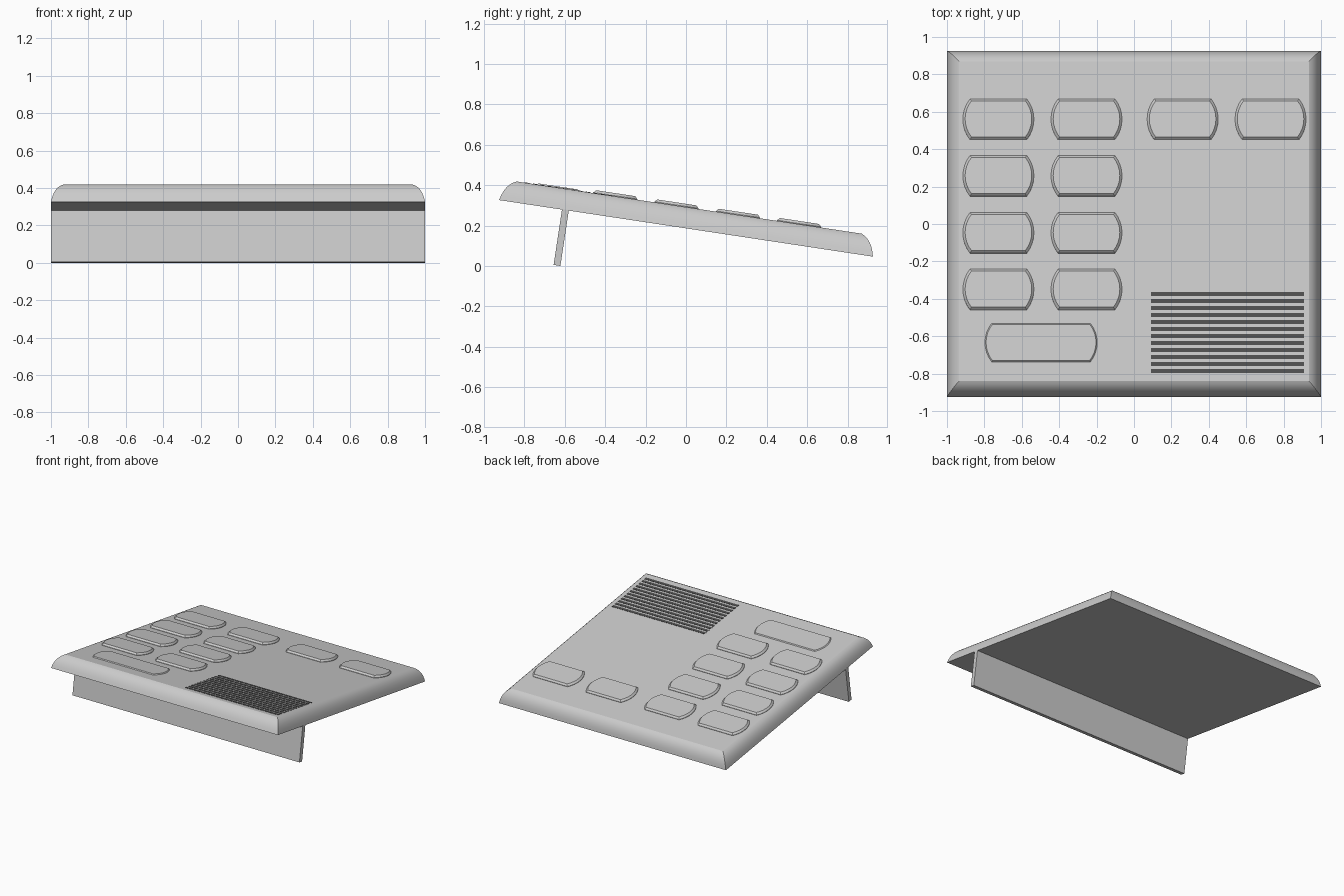
import bpy, math

if "Cube" in bpy.data.objects:
    bpy.data.objects.remove(bpy.data.objects["Cube"])

TILT = math.radians(8.6)   # the console slopes down towards the back
LIFT = 0.186               # height of the underside at its centre
TOP = 0.104                # thickness of the case


def loft(name, rings, smooth_angle=None):
    """Closed solid through a stack of equal-length outlines, placed in the tilted frame."""
    n = len(rings[0])
    verts = [v for ring in rings for v in ring]
    faces = [list(range(n))[::-1], list(range(len(verts) - n, len(verts)))]
    for r in range(len(rings) - 1):
        a, b = r * n, (r + 1) * n
        for i in range(n):
            j = (i + 1) % n
            faces.append([a + i, a + j, b + j, b + i])
    mesh = bpy.data.meshes.new(name)
    mesh.from_pydata(verts, [], faces)
    if smooth_angle:
        mesh.shade_smooth()
        mesh.set_sharp_from_angle(angle=math.radians(smooth_angle))
    obj = bpy.data.objects.new(name, mesh)
    bpy.context.collection.objects.link(obj)
    obj.rotation_euler.x = -TILT
    obj.location.z = LIFT
    return obj


def rect(cx, cy, hx, hy, z):
    return [(cx - hx, cy - hy, z), (cx + hx, cy - hy, z),
            (cx + hx, cy + hy, z), (cx - hx, cy + hy, z)]


def box(name, cx, cy, hx, hy, z0, z1):
    return loft(name, [rect(cx, cy, hx, hy, z0), rect(cx, cy, hx, hy, z1)])


def key_outline(cx, cy, hx, hy, bulge, z, steps=8):
    """Straight front and back edges, ends bowed outwards as arcs."""
    radius = (hy * hy + bulge * bulge) / (2 * bulge)
    span = math.asin(hy / radius)
    points = []
    for side in (1, -1):
        for i in range(steps + 1):
            t = -span + 2 * span * i / steps
            x = hx - radius + radius * math.cos(t)
            points.append((cx + side * x, cy + side * radius * math.sin(t), z))
    return points


def key(name, cx, cy, hx, top):
    hy, bulge, bevel = 0.11, 0.038, 0.012
    loft(name, [key_outline(cx, cy, hx, hy, bulge, top - 0.04),
                key_outline(cx, cy, hx, hy, bulge, top - 0.013),
                key_outline(cx, cy, hx - bevel, hy - bevel, bulge * 0.9, top)], 25)


# Case with rounded shoulders on all four sides
case_rings = []
for i in range(7):
    t = i / 6
    inset = 2 * t * (1 - t) * 0.017 + t * t * 0.072
    height = 2 * t * (1 - t) * 0.082 + t * t * TOP
    case_rings.append(rect(0, 0, 1 - inset * 0.9, 0.936 - inset, height))
loft("case", case_rings, 18)

# Full-width support plate under the raised edge
box("support_foot", 0, -0.604, 1.0, 0.017, -0.277, 0.002)

# Two columns of keys, plus two more in the back row
rows = [0.55, 0.244, -0.064, -0.37]
for r, y in enumerate(rows):
    columns = [-0.725, -0.254] + ([0.26, 0.73] if r == 0 else [])
    for c, x in enumerate(columns):
        key(f"key_{r + 1}_{c + 1}", x, y, 0.19, 0.12)

# Wide key, almost flush with the case
key("wide_key", -0.497, -0.657, 0.306, 0.1105)

# Speaker grille of dark slats
dark = bpy.data.materials.new("dark_grille")
dark.diffuse_color = (0.08, 0.08, 0.08, 1)
dark.use_nodes = True
dark.node_tree.nodes["Principled BSDF"].inputs["Base Color"].default_value = dark.diffuse_color
for i in range(12):
    slat = box(f"grille_slat_{i + 1}", 0.5, -0.394 - i * 0.0378, 0.41, 0.011,
               TOP - 0.01, TOP + 0.002)
    slat.data.materials.append(dark)
